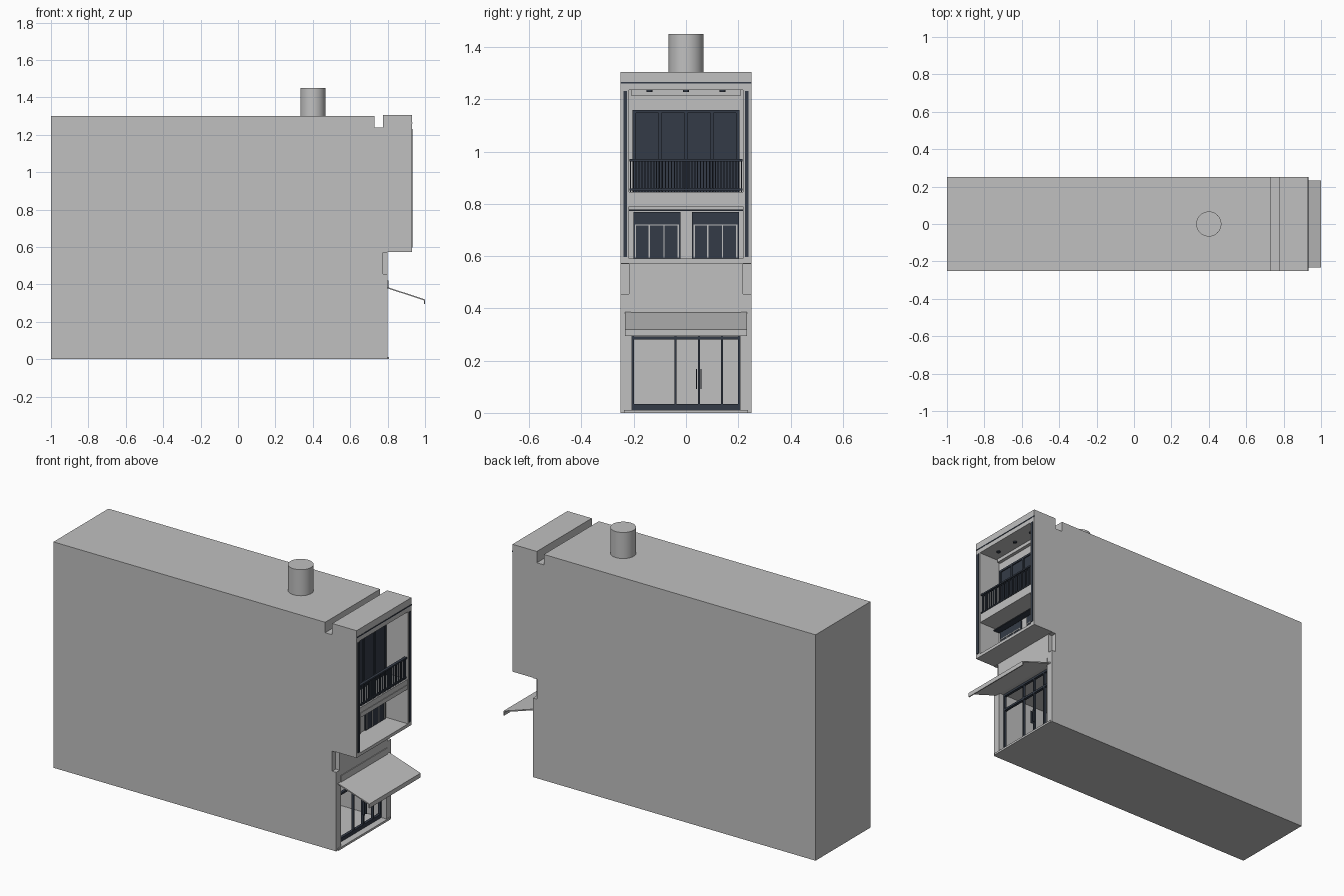
import bpy, bmesh
from mathutils import Vector

cube = bpy.data.objects.get("Cube")
if cube:
    bpy.data.objects.remove(cube, do_unlink=True)


def material(name, rgb):
    m = bpy.data.materials.new(name)
    m.use_nodes = True
    m.diffuse_color = (*rgb, 1)
    m.node_tree.nodes["Principled BSDF"].inputs["Base Color"].default_value = (*rgb, 1)
    return m


PLASTER = material("light grey plaster", (0.53, 0.53, 0.53))
NAVY = material("dark navy metal", (0.034, 0.044, 0.063))


def finish(name, bm, mat):
    bmesh.ops.recalc_face_normals(bm, faces=bm.faces)
    me = bpy.data.meshes.new(name)
    bm.to_mesh(me)
    bm.free()
    me.materials.append(mat)
    ob = bpy.data.objects.new(name, me)
    bpy.context.collection.objects.link(ob)
    return ob


def add_box(bm, x, y, z):
    """Box from (min, max) pairs."""
    verts = bmesh.ops.create_cube(bm, size=1)["verts"]
    for v in verts:
        v.co = Vector([(p[0] + p[1]) / 2 + c * (p[1] - p[0]) for p, c in zip((x, y, z), v.co)])


def boxes(name, mat, *items):
    bm = bmesh.new()
    for item in items:
        add_box(bm, *item)
    return finish(name, bm, mat)


def extrude_profile(name, mat, points, half):
    """Extrude an x-z outline across y."""
    bm = bmesh.new()
    face = bm.faces.new([bm.verts.new((x, -half, z)) for x, z in points])
    new = bmesh.ops.extrude_face_region(bm, geom=[face])["geom"]
    bmesh.ops.translate(bm, vec=(0, 2 * half, 0),
                        verts=[g for g in new if isinstance(g, bmesh.types.BMVert)])
    return finish(name, bm, mat)


def cylinder(name, mat, r, depth, centre, sides):
    bm = bmesh.new()
    bmesh.ops.create_cone(bm, cap_ends=True, segments=sides, radius1=r, radius2=r, depth=depth)
    bmesh.ops.translate(bm, vec=centre, verts=bm.verts)
    ob = finish(name, bm, mat)
    bpy.ops.object.select_all(action="DESELECT")
    ob.select_set(True)
    bpy.context.view_layer.objects.active = ob
    bpy.ops.object.shade_smooth_by_angle()
    return ob


def cut(target, x, y, z):
    cutter = boxes("cutter", PLASTER, (x, y, z))
    cutter.hide_render = True
    mod = target.modifiers.new("cut", "BOOLEAN")
    mod.operation, mod.solver, mod.object = "DIFFERENCE", "EXACT", cutter
    bpy.context.view_layer.objects.active = target
    bpy.ops.object.modifier_apply(modifier=mod.name)
    bpy.data.objects.remove(cutter, do_unlink=True)


# Main body with roof gutter and overhanging upper bay
body = extrude_profile("house_body", PLASTER, [
    (-1, 0), (0.8, 0), (0.8, 0.572), (0.93, 0.572), (0.93, 1.305), (0.775, 1.305),
    (0.775, 1.24), (0.73, 1.24), (0.73, 1.3), (-1, 1.3)], 0.25)
cut(body, (0.79, 1.1), (-0.218, 0.218), (0.59, 1.235))      # balcony recess
cut(body, (0.45, 1.1), (-0.207, 0.207), (0.012, 0.384))     # shop room
for s in (-1, 1):                                           # corner notches
    cut(body, (0.775, 0.9), sorted((s * 0.218, s * 0.3)), (0.455, 0.57))

# Roof tank
cylinder("roof_tank", PLASTER, 0.067, 0.16, (0.4, 0, 1.37), 48)

# Bay front trim
boxes("bay_side_strips", NAVY, *[
    ((0.925, 0.934), sorted((s * 0.225, s * 0.24)), (0.597, 1.232)) for s in (-1, 1)])
boxes("parapet_line", NAVY, ((0.925, 0.932), (-0.25, 0.25), (1.261, 1.267)))
boxes("ceiling_lip", PLASTER, ((0.79, 0.81), (-0.21, 0.21), (1.215, 1.235)))

# Balcony floor and the ledge under it
boxes("balcony_slab", PLASTER, ((0.785, 0.926), (-0.219, 0.219), (0.79, 0.845)))
boxes("slab_front_band", PLASTER, ((0.92, 0.929), (-0.215, 0.215), (0.79, 0.815)))
boxes("window_ledge", NAVY, ((0.785, 0.83), (-0.218, 0.218), (0.773, 0.779)))

# Balcony door with raised frames
boxes("balcony_door", NAVY, ((0.785, 0.797), (-0.204, 0.204), (0.845, 1.16)))
boxes("balcony_door_frames", NAVY, *[
    ((0.79, 0.803), (y - 0.006, y + 0.006), (0.845, 1.16)) for y in (-0.198, -0.1, 0, 0.1, 0.198)],
    ((0.79, 0.803), (-0.204, 0.204), (1.148, 1.16)))

# Balcony railing
BARS = 38
boxes("balcony_railing", NAVY,
      ((0.908, 0.924), (-0.217, 0.217), (0.963, 0.972)),
      ((0.911, 0.921), (-0.217, 0.217), (0.852, 0.859)),
      *[((0.914, 0.918), (y - 0.002, y + 0.002), (0.845, 0.966))
        for y in [-0.213 + 0.426 * i / BARS for i in range(BARS + 1)]])

# Ceiling downlights
for i, y in enumerate((-0.14, 0, 0.14)):
    cylinder(f"downlight_{i + 1}", NAVY, 0.011, 0.008, (0.86, y, 1.233), 16)

# Middle floor windows: dark panes with pale glazing strips
for name, y0 in (("window_right", -0.201), ("window_left", 0.023)):
    y1 = y0 + 0.179
    boxes(name, NAVY, ((0.785, 0.797), (y0, y1), (0.59, 0.768)))
    boxes(name + "_bars", PLASTER,
          ((0.79, 0.8), (y0 + 0.008, y1 - 0.008), (0.717, 0.722)),
          *[((0.79, 0.8), (y - 0.0025, y + 0.0025), (0.595, 0.722))
            for y in (y0 + 0.008, y0 + 0.06, y0 + 0.117, y1 - 0.008)])

# Shop front frame, mullions, transom and handles
X = (0.752, 0.768)
boxes("shop_frame", NAVY,
      (X, (-0.207, 0.207), (0.012, 0.034)),
      (X, (-0.207, 0.207), (0.28, 0.292)),
      (X, (-0.207, 0.207), (0.372, 0.384)),
      *[(X, (y - 0.004, y + 0.004), (0.012, 0.384)) for y in (-0.203, -0.04, 0.05, 0.138, 0.203)])
boxes("door_handles", NAVY, *[
    ((0.766, 0.78), (y - 0.002, y + 0.002), (0.092, 0.168)) for y in (0.04, 0.058)])
boxes("door_step", PLASTER, ((0.77, 0.806), (-0.238, 0.238), (0, 0.012)))
boxes("awning_wall_plate", PLASTER, ((0.795, 0.804), (-0.21, 0.21), (0.384, 0.421)))

# Sloping awning with a drop lip
extrude_profile("awning", PLASTER, [
    (0.795, 0.387), (1.0, 0.32), (1.0, 0.295), (0.994, 0.295), (0.994, 0.315), (0.795, 0.38)], 0.233)
